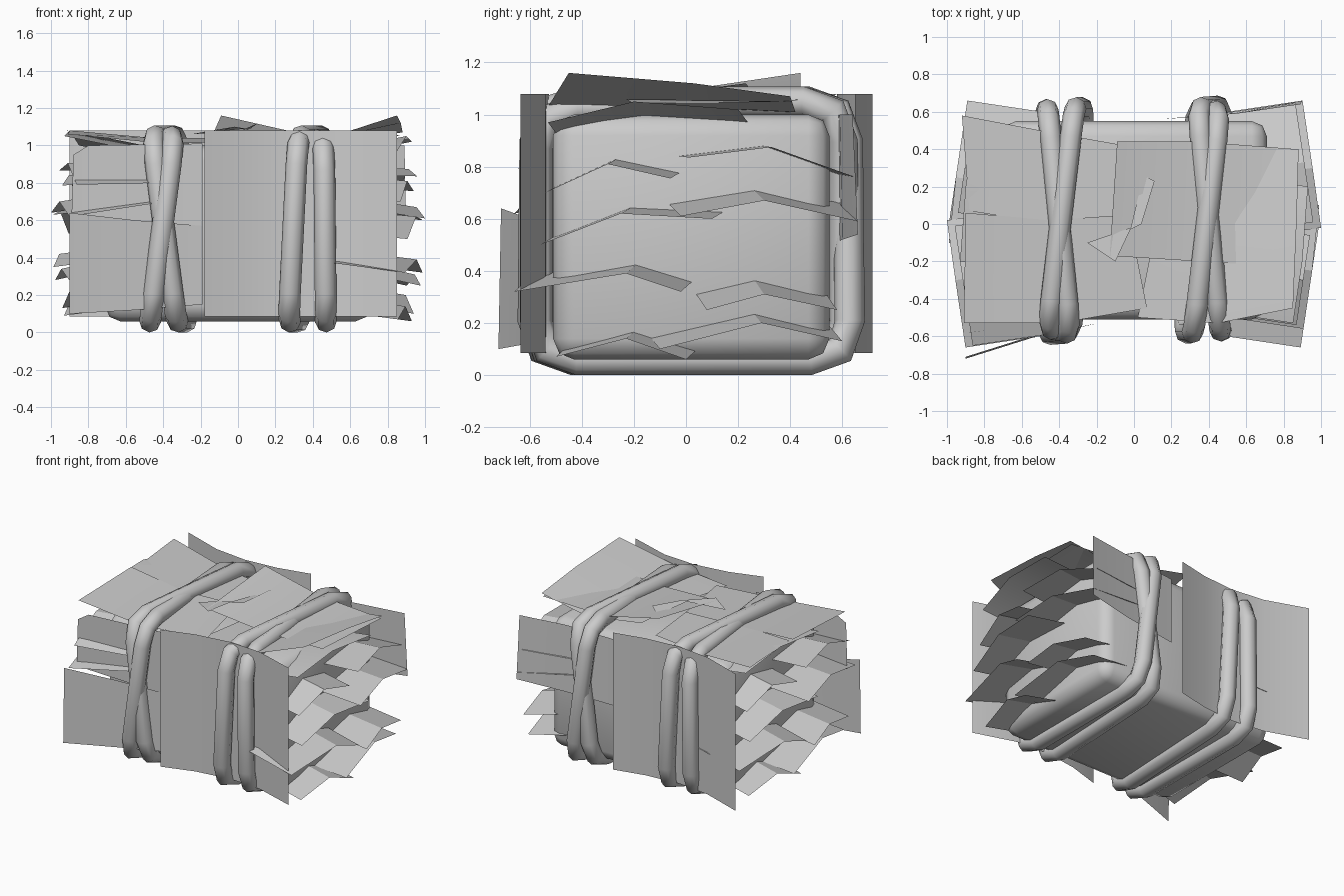
import bpy
import bmesh
from math import radians
from mathutils import Matrix, Vector

if "Cube" in bpy.data.objects:
    bpy.data.objects.remove(bpy.data.objects["Cube"])

straw = bpy.data.materials.new("straw_grey")
straw.use_nodes = True
straw.diffuse_color = (0.6, 0.6, 0.6, 1)
straw.node_tree.nodes["Principled BSDF"].inputs["Base Color"].default_value = (0.6, 0.6, 0.6, 1)

HALF_TURN = Matrix.Rotation(radians(180), 4, "Z")


def finish(bm, name, angle=40):
    mesh = bpy.data.meshes.new(name)
    bm.to_mesh(mesh)
    bm.free()
    obj = bpy.data.objects.new(name, mesh)
    bpy.context.collection.objects.link(obj)
    mesh.materials.append(straw)
    bpy.ops.object.select_all(action="DESELECT")
    obj.select_set(True)
    bpy.context.view_layer.objects.active = obj
    bpy.ops.object.shade_smooth_by_angle(angle=radians(angle))
    return obj


def ribbon(name, edge_a, edge_b, matrix=Matrix()):
    """Thin sheet spanning two matching edges."""
    bm = bmesh.new()
    a = [bm.verts.new(p) for p in edge_a]
    b = [bm.verts.new(p) for p in edge_b]
    for i in range(len(a) - 1):
        bm.faces.new((a[i], b[i], b[i + 1], a[i + 1]))
    bm.transform(matrix)
    return finish(bm, name, 20)


def upright(name, path, low, high, matrix=Matrix()):
    """Vertical sheet following a path on the ground plane."""
    return ribbon(name, [(x, y, low) for x, y in path],
                  [(x, y, high) for x, y in path], matrix)


# Packed body with rounded edges
bm = bmesh.new()
bmesh.ops.create_cube(bm, size=1)
bm.transform(Matrix.Translation((0, 0.02, 0.53)) @ Matrix.Diagonal((1.42, 1.06, 0.94, 1)))
bmesh.ops.bevel(bm, geom=bm.edges[:], offset=0.08, segments=2, profile=0.5, affect="EDGES")
finish(bm, "bale_body", 60)


# Ropes: loops with rounded corners, crossing each other on the way round
def rope(name, xs, front_low, front_high, back, tops, matrix=Matrix()):
    bottom, cut = 0.058, 0.15
    corners = [Vector((xs[0], front_low, bottom)), Vector((xs[1], front_high, tops[0])),
               Vector((xs[2], back, tops[1])), Vector((xs[3], back, bottom))]
    points = []
    for i, c in enumerate(corners):
        before = (corners[i - 1] - c).normalized() * cut
        after = (corners[(i + 1) % 4] - c).normalized() * cut
        points += [c + before, c + (before + after) * 0.25, c + after]
    # Rings of eight sides, each facing along the loop
    bm = bmesh.new()
    rings = []
    count = len(points)
    centre = sum(points, Vector()) / count
    for i, p in enumerate(points):
        along = (points[(i + 1) % count] - points[i - 1]).normalized()
        side = along.cross(p - centre).normalized()
        out = side.cross(along)
        ring = []
        for k in range(8):
            turn = Matrix.Rotation(radians(45 * k), 3, along)
            ring.append(bm.verts.new(p + turn @ out * 0.058))
        rings.append(ring)
    for i in range(count):
        for k in range(8):
            r, s, n = rings[i], rings[(i + 1) % count], (k + 1) % 8
            bm.faces.new((r[k], r[n], s[n], s[k]))
    bmesh.ops.recalc_face_normals(bm, faces=bm.faces[:])
    bm.transform(matrix)
    finish(bm, name, 60)


for side, place in (("right", Matrix()),
                    ("left", Matrix.Translation((0, 0.04, 0)) @ HALF_TURN)):
    rope(f"rope_{side}_a", (-0.47, -0.34, -0.46, -0.47), -0.59, -0.58, 0.61, (1.05, 1.02), place)
    rope(f"rope_{side}_b", (-0.33, -0.46, -0.32, -0.27), -0.57, -0.56, 0.62, (1.05, 1.05), place)

# Large upright sheets on front and back, flared at both sides
big = [(-0.18, -0.63), (0.05, -0.56), (0.3, -0.525), (0.55, -0.54), (0.85, -0.635)]
upright("front_sheet", big, 0.085, 1.08)
back_path = [(-0.13, -0.65), (0.1, -0.6), (0.35, -0.58), (0.6, -0.61), (0.9, -0.715)]
upright("back_sheet", back_path, 0.085, 1.08, HALF_TURN)

# Smaller flared sheets
ribbon("front_low_sheet", [(-0.9, -0.72, 0.1), (-0.55, -0.61, 0.12), (-0.19, -0.53, 0.15)],
       [(-0.9, -0.71, 0.64), (-0.55, -0.6, 0.6), (-0.19, -0.53, 0.57)])
ribbon("front_high_sheet", [(-0.89, -0.58, 0.62), (-0.8, -0.57, 0.6), (-0.19, -0.53, 0.56)],
       [(-0.88, -0.58, 0.95), (-0.8, -0.57, 1.0), (-0.19, -0.53, 1.01)])
ribbon("back_high_sheet", [(0.9, 0.66, 0.54), (0.55, 0.6, 0.52), (0.15, 0.56, 0.5)],
       [(0.89, 0.64, 1.0), (0.55, 0.59, 1.0), (0.15, 0.56, 0.98)])

# Loose sheets lying on top
ribbon("top_sheet_right_front",
       [(-0.91, -0.53, 1.06), (-0.4, -0.53, 1.01), (0.07, -0.45, 1.02)],
       [(-0.9, 0.06, 1.08), (-0.45, 0.02, 1.04), (-0.03, 0.05, 1.04)])
ribbon("top_sheet_right_back",
       [(-0.88, 0.07, 1.07), (-0.45, 0.0, 1.04), (0.0, -0.03, 1.02)],
       [(-0.92, 0.58, 1.08), (-0.5, 0.5, 1.03), (-0.05, 0.42, 1.02)])
ribbon("top_sheet_middle",
       [(-0.13, -0.17, 1.07), (0.35, -0.2, 1.04), (0.84, -0.23, 1.06)],
       [(-0.09, 0.44, 1.16), (0.35, 0.44, 1.06), (0.87, 0.4, 1.05)])
ribbon("top_sheet_left_front",
       [(0.02, -0.5, 1.01), (0.1, -0.1, 1.02), (0.15, 0.3, 1.01)],
       [(0.45, -0.53, 1.03), (0.48, 0.0, 1.03), (0.5, 0.42, 1.01)])
ribbon("top_sheet_left_raised",
       [(0.45, -0.53, 1.03), (0.48, 0.0, 1.03), (0.5, 0.42, 1.01)],
       [(0.85, -0.45, 1.16), (0.87, 0.03, 1.12), (0.88, 0.4, 1.07)])
ribbon("top_sliver", [(0.05, 0.26, 1.08), (-0.02, -0.03, 1.1), (-0.1, -0.2, 1.07)],
       [(0.11, 0.23, 1.12), (0.04, 0.0, 1.09), (-0.25, -0.1, 1.06)])


# Folded leaves sticking out of both ends
def leaf(name, ridge, drop, reach, matrix=Matrix()):
    toward_back = ridge[1][0] > 0
    lean = 0.15 if toward_back else -0.15
    outer, inner = [], []
    for y, z in ridge:
        x = reach - 0.15 * (max(y, 0) if toward_back else max(-y, 0))
        outer.append((x, y, z))
        inner.append((x - 0.45, y - 0.45 * lean, z + drop))
    ribbon(name, outer, inner, matrix)


leaves = [
    ([(-0.5, 0.07), (-0.23, 0.14), (0.0, 0.06)], 0.06, 0.93),
    ([(-0.1, 0.1), (0.29, 0.2), (0.6, 0.13)], 0.08, 0.94),
    ([(-0.66, 0.32), (-0.23, 0.39), (-0.02, 0.32)], 0.06, 0.99),
    ([(0.08, 0.25), (0.3, 0.31), (0.58, 0.25)], 0.1, 0.99),
    ([(-0.56, 0.5), (-0.25, 0.62), (0.1, 0.6)], 0.04, 0.99),
    ([(-0.02, 0.61), (0.3, 0.67), (0.66, 0.59)], 0.07, 1.0),
    ([(-0.54, 0.7), (-0.3, 0.81), (-0.06, 0.755)], 0.04, 0.95),
    ([(0.01, 0.835), (0.33, 0.875), (0.65, 0.76)], 0.01, 0.96),
    ([(-0.53, 0.97), (-0.2, 1.05), (0.2, 1.02)], -0.09, 0.93),
]
other_end = Matrix.Translation((0, 0, 0.03)) @ HALF_TURN
for i, (ridge, drop, reach) in enumerate(leaves):
    leaf(f"left_leaf_{i + 1}", ridge, drop, reach)
    leaf(f"right_leaf_{i + 1}", ridge, drop, reach, other_end)
